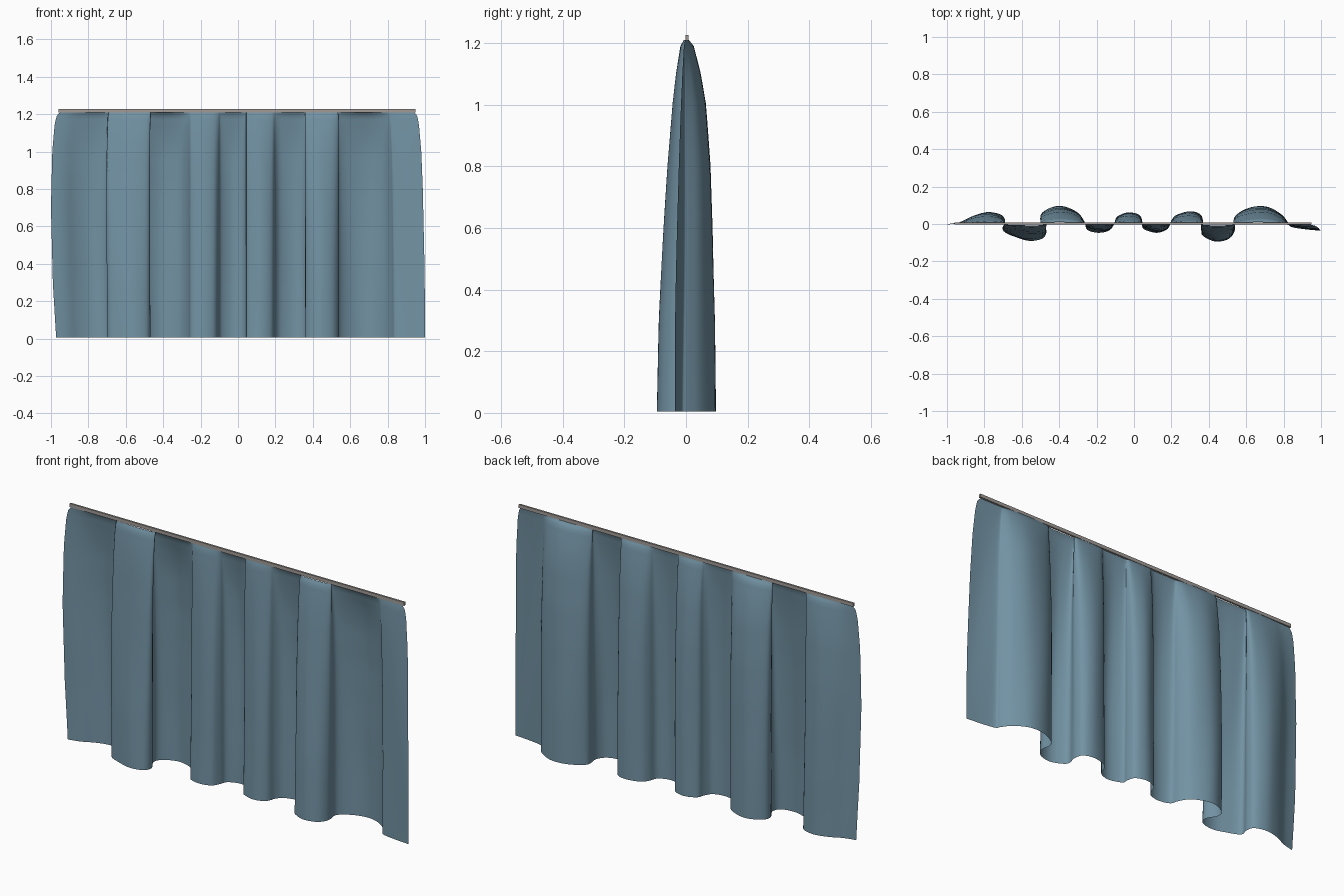
import bpy, bmesh, math

if "Cube" in bpy.data.objects:
    bpy.data.objects.remove(bpy.data.objects["Cube"])

def material(name, rgb):
    m = bpy.data.materials.new(name)
    m.diffuse_color = (*rgb, 1)
    m.use_nodes = True
    m.node_tree.nodes["Principled BSDF"].inputs["Base Color"].default_value = m.diffuse_color
    return m

def lerp_table(t, pts):
    for (a, va), (b, vb) in zip(pts, pts[1:]):
        if t <= b:
            return va + (vb - va) * (t - a) / (b - a)
    return pts[-1][1]

def spline(pts, steps):
    """Catmull-Rom curve through 2D points."""
    p = [pts[0]] + pts + [pts[-1]]
    out = []
    for i in range(len(pts) - 1):
        for s in range(steps):
            t = s / steps
            a, b, c, d = p[i:i + 4]
            out.append(tuple(0.5 * (2 * b[k] + (c[k] - a[k]) * t
                + (2 * a[k] - 5 * b[k] + 4 * c[k] - d[k]) * t * t
                + (3 * b[k] - a[k] - 3 * c[k] + d[k]) * t ** 3) for k in (0, 1)))
    return out + [pts[-1]]

# fold cross-section at the bottom hem
HEM = [(-1, 0), (-.93, .015), (-.86, .045), (-.78, .062), (-.71, .045), (-.695, .005),
       (-.70, -.04), (-.63, -.07), (-.56, -.088), (-.49, -.075), (-.47, -.035), (-.50, .02),
       (-.49, .06), (-.43, .093), (-.37, .093), (-.30, .06), (-.265, .01), (-.25, -.03),
       (-.19, -.046), (-.13, -.032), (-.105, .005), (-.09, .04), (-.03, .062), (.03, .045),
       (.045, .005), (.05, -.025), (.12, -.046), (.18, -.025), (.20, .02), (.23, .05),
       (.30, .066), (.355, .05), (.37, .005), (.36, -.05), (.40, -.08), (.45, -.092),
       (.51, -.075), (.54, -.03), (.535, .03), (.58, .07), (.65, .094), (.72, .09),
       (.79, .05), (.825, .005), (.84, -.015), (.91, -.027), (1, -.035)]
# how far the folds open, and where the side edges run, by height
OPEN_BACK = [(0, 1), (.3, .99), (.6, .93), (.8, .85), (1, .68), (1.1, .5), (1.19, .26), (1.21, .1)]
OPEN_FRONT = [(0, 1.03), (.3, .93), (.6, .76), (.8, .64), (1, .48), (1.1, .36), (1.19, .2), (1.21, .08)]
LEFT = [(0, -.972), (.3, -.99), (.7, -1), (1, -.993), (1.15, -.98), (1.195, -.968), (1.21, -.95)]
RIGHT = [(0, 1), (.35, .998), (.8, .988), (1, .98), (1.15, .967), (1.195, .957), (1.21, .94)]
HEIGHTS = [.005 + .05 * i for i in range(23)] + [1.14, 1.17, 1.19, 1.2, 1.21]

# curtain cloth
section = spline(HEM, 4)
n = len(section)
bm = bmesh.new()
rows = []
for z in HEIGHTS:
    back, front = lerp_table(z, OPEN_BACK), lerp_table(z, OPEN_FRONT)
    lx, rx = lerp_table(z, LEFT), lerp_table(z, RIGHT)
    row = []
    for x, y in section:
        edge = abs(x) ** 4
        px = x + edge * ((lx + 1) if x < 0 else (rx - 1))
        py = y * (back if y > 0 else front)
        # soft secondary creases, strongest at mid height
        py += .004 * math.sin(23 * x + 2.5 * z) * math.sin(math.pi * z / 1.21)
        row.append(bm.verts.new((px, py, z)))
    rows.append(row)
for a, b in zip(rows, rows[1:]):
    for i in range(n - 1):
        f = bm.faces.new((a[i], a[i + 1], b[i + 1], b[i]))
        f.smooth = True
mesh = bpy.data.meshes.new("curtain")
bm.to_mesh(mesh)
bm.free()
curtain = bpy.data.objects.new("curtain", mesh)
bpy.context.collection.objects.link(curtain)
mesh.materials.append(material("cloth", (.17, .29, .37)))

# hanging rail
bpy.ops.mesh.primitive_cube_add(size=1, location=(-.005, .003, 1.218))
rail = bpy.context.object
rail.name = "rail"
rail.scale = (1.91, .01, .018)
rail.data.materials.append(material("rail_metal", (.36, .33, .31)))
